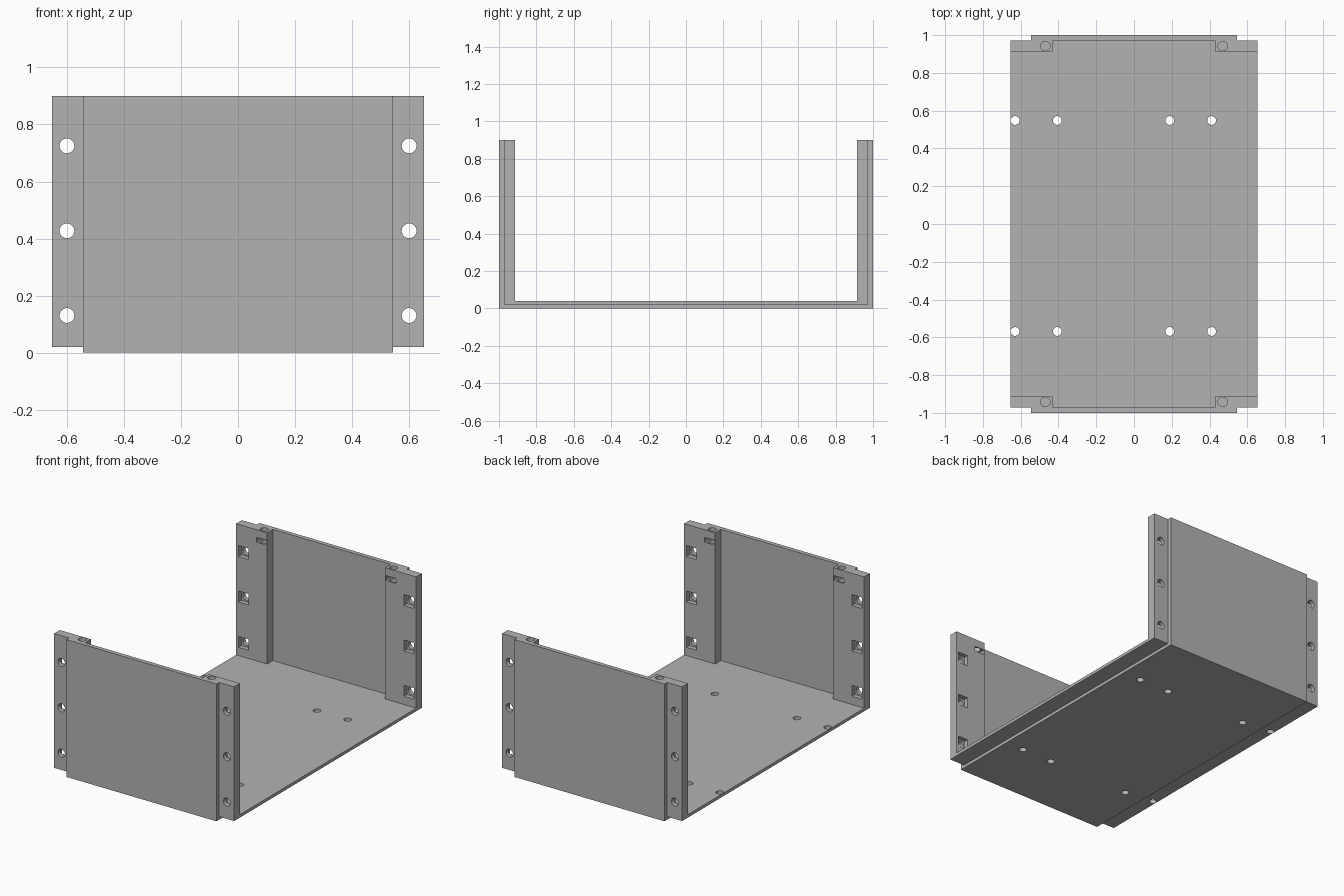
import bpy
from math import radians

cube = bpy.data.objects.get("Cube")
if cube:
    bpy.data.objects.remove(cube, do_unlink=True)

grey = bpy.data.materials.new("plain grey")
grey.use_nodes = True
GREY = (0.45, 0.45, 0.45, 1)
grey.diffuse_color = GREY
grey.node_tree.nodes["Principled BSDF"].inputs["Base Color"].default_value = GREY

HALF_X, SHELL_X = 0.653, 0.544      # inner tray and outer shell half widths
POST_IN, WALL_IN = 0.913, 0.972     # inner faces of posts and end walls
TOP, SHEET = 0.9, 0.02              # height and sheet thickness


def box(name, x0, x1, y0, y1, z0, z1):
    bpy.ops.mesh.primitive_cube_add(size=1, location=((x0 + x1) / 2, (y0 + y1) / 2, (z0 + z1) / 2))
    ob = bpy.context.object
    ob.name = name
    ob.scale = (abs(x1 - x0), abs(y1 - y0), abs(z1 - z0))
    bpy.ops.object.transform_apply(location=True, rotation=True, scale=True)
    ob.data.materials.append(grey)
    return ob


def rod(name, radius, depth, location, rotation=(0, 0, 0)):
    bpy.ops.mesh.primitive_cylinder_add(vertices=32, radius=radius, depth=depth,
                                        location=location, rotation=rotation)
    ob = bpy.context.object
    ob.name = name
    ob.data.materials.append(grey)
    return ob


def combine(target, tool, operation, keep=False):
    mod = target.modifiers.new("combine", "BOOLEAN")
    mod.operation, mod.solver, mod.object = operation, "EXACT", tool
    bpy.context.view_layer.objects.active = target
    bpy.ops.object.modifier_apply(modifier=mod.name)
    if not keep:
        bpy.data.objects.remove(tool, do_unlink=True)


# Outer shell: a U of floor and two end walls
shell = box("outer_shell", -SHELL_X, SHELL_X, -1, 1, 0, TOP)
combine(shell, box("shell_cutter", -1, 1, -WALL_IN, WALL_IN, SHEET, 1.2), "DIFFERENCE")

# Inner tray: floor sheet with four corner posts
tray = box("inner_tray", -HALF_X, HALF_X, -WALL_IN, WALL_IN, SHEET, 2 * SHEET)
corners = [(sx, sy) for sx in (-1, 1) for sy in (-1, 1)]
for sx, sy in corners:
    post = box("corner_post", sx * 0.428, sx * HALF_X, sy * POST_IN, sy * WALL_IN, SHEET, TOP)
    combine(tray, post, "UNION")

# Post fixings: through bolts with square nut pockets, top screw with nut slot
for sx, sy in corners:
    for z in (0.13, 0.427, 0.725):
        combine(tray, rod("bolt_hole", 0.026, 0.2, (sx * 0.6, sy * 0.94, z), (radians(90), 0, 0)), "DIFFERENCE")
        combine(tray, box("nut_pocket", sx * 0.564, sx * 0.636, sy * 0.89, sy * 0.943,
                          z - 0.036, z + 0.036), "DIFFERENCE")
    combine(tray, rod("top_hole", 0.025, 0.2, (sx * 0.469, sy * 0.942, 0.88)), "DIFFERENCE")
    combine(tray, box("nut_slot", sx * 0.433, sx * 0.505, sy * 0.89, sy * 0.967, 0.818, 0.85), "DIFFERENCE")

# Floor mounting holes through both sheets
for x in (-0.629, -0.406, 0.189, 0.411):
    for y in (-0.569, 0.548):
        hole = rod("floor_hole", 0.0232, 0.2, (x, y, 0))
        combine(tray, hole, "DIFFERENCE", keep=True)
        combine(shell, hole, "DIFFERENCE")

for ob in (shell, tray):
    bpy.ops.object.select_all(action="DESELECT")
    ob.select_set(True)
    bpy.context.view_layer.objects.active = ob
    bpy.ops.object.shade_smooth_by_angle(angle=radians(30))
